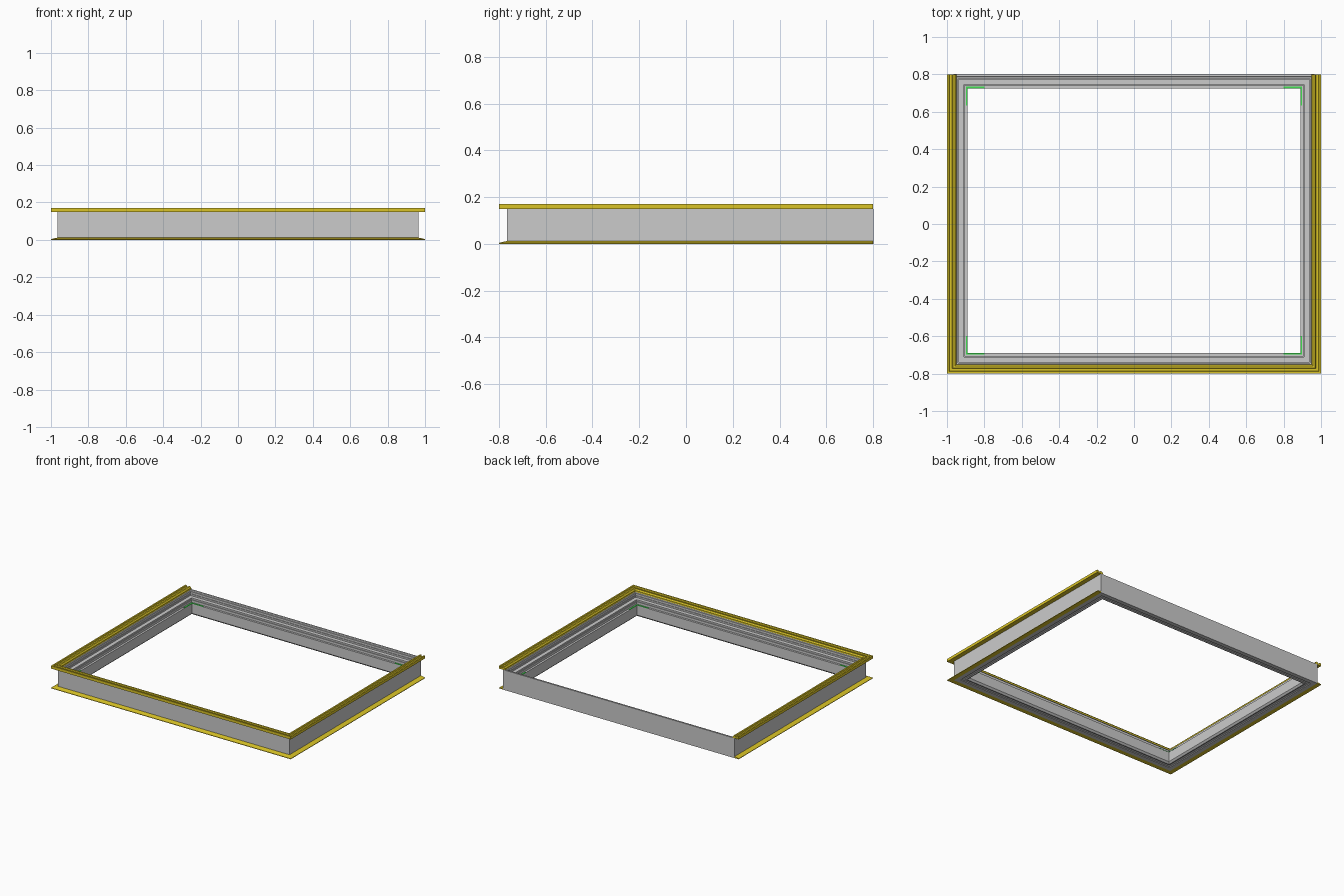
import bpy, bmesh

if "Cube" in bpy.data.objects:
    bpy.data.objects.remove(bpy.data.objects["Cube"])

X, Y0, Y1 = 1.0, -0.8, 0.835   # outer reference rectangle; back is trimless
BACK = 0.8


def material(name, col):
    m = bpy.data.materials.new(name)
    m.diffuse_color = col
    m.use_nodes = True
    m.node_tree.nodes["Principled BSDF"].inputs["Base Color"].default_value = m.diffuse_color
    return m


yellow = material("yellow_trim", (0.70, 0.55, 0.02, 1))
green = material("green_corner", (0.05, 0.75, 0.08, 1))


def sweep(name, profile, closed, mat=None):
    """Sweep an (inset, z) profile around the rectangle, or round three sides."""
    bm = bmesh.new()
    sections = [[], [], [], []]
    for d, z in profile:
        yb = Y1 - d if closed else BACK
        pts = [(-X + d, yb), (-X + d, Y0 + d), (X - d, Y0 + d), (X - d, yb)]
        for s, (x, y) in zip(sections, pts):
            s.append(bm.verts.new((x, y, z)))
    n = len(profile)
    for i in range(4 if closed else 3):
        a, b = sections[i], sections[(i + 1) % 4]
        for j in range(n):
            k = (j + 1) % n
            bm.faces.new((a[j], a[k], b[k], b[j]))
    if not closed:
        bm.faces.new(sections[0])
        bm.faces.new(sections[3])
    finish(bm, name, mat)


def finish(bm, name, mat):
    bmesh.ops.recalc_face_normals(bm, faces=bm.faces[:])
    me = bpy.data.meshes.new(name)
    bm.to_mesh(me)
    bm.free()
    if mat:
        me.materials.append(mat)
    bpy.context.collection.objects.link(bpy.data.objects.new(name, me))


# stepped grey frame
sweep("frame_body", [
    (0.034, 0.0), (0.034, 0.150), (0.046, 0.150), (0.050, 0.144),
    (0.058, 0.144), (0.058, 0.128), (0.062, 0.128), (0.062, 0.116),
    (0.090, 0.116), (0.090, 0.104), (0.095, 0.104), (0.095, 0.086),
    (0.110, 0.086), (0.110, 0.012), (0.098, 0.0), (0.090, 0.0),
    (0.090, 0.006), (0.066, 0.006), (0.066, 0.0)], True)

# grooved upper trim on the front and both sides
sweep("upper_trim", [
    (0.0, 0.149), (0.0, 0.170), (0.011, 0.170), (0.014, 0.162),
    (0.028, 0.162), (0.031, 0.169), (0.042, 0.169), (0.050, 0.160),
    (0.050, 0.149)], False, yellow)

# tapered lower trim
sweep("lower_trim", [
    (0.0, 0.0), (0.0, 0.004), (0.024, 0.010), (0.034, 0.012), (0.034, 0.0)],
    False, yellow)

# green corner brackets on the inner ledge
for sx, xn in ((-1, "left"), (1, "right")):
    for sy, yn, edge in ((-1, "front", Y0 + 0.101), (1, "back", Y1 - 0.101)):
        bm = bmesh.new()
        shape = [(0, 0), (0.1, 0), (0.1, 0.010), (0.010, 0.010), (0.010, 0.1), (0, 0.1)]
        vs = [bm.verts.new((sx * (0.899 - u), edge - sy * v, 0.085)) for u, v in shape]
        f = bm.faces.new(vs)
        ext = bmesh.ops.extrude_face_region(bm, geom=[f])["geom"]
        for v in ext:
            if isinstance(v, bmesh.types.BMVert):
                v.co.z += 0.004
        finish(bm, f"corner_bracket_{yn}_{xn}", green)
